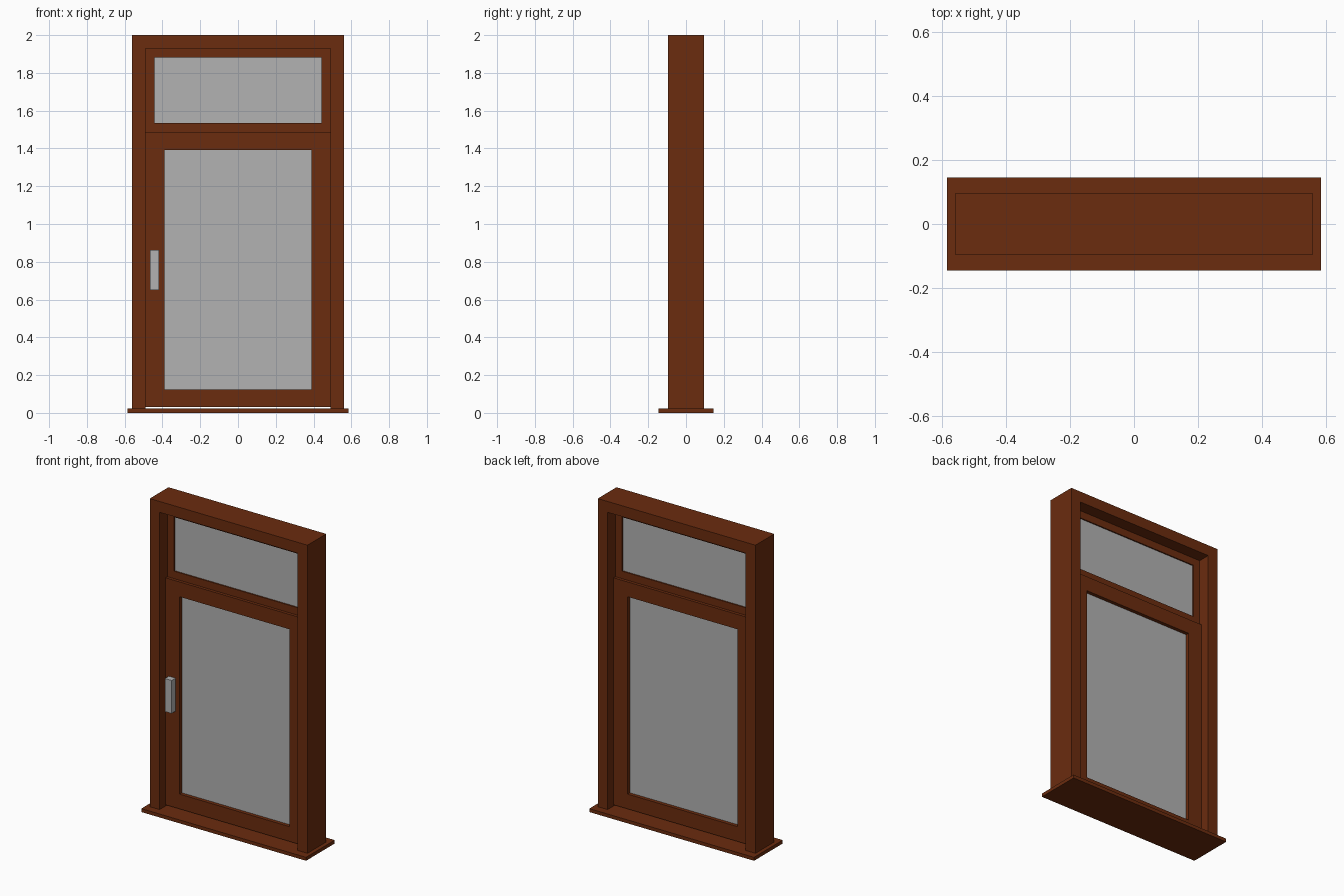
import bpy

cube = bpy.data.objects.get("Cube")
if cube:
    bpy.data.objects.remove(cube, do_unlink=True)


def make_material(name, rgb):
    mat = bpy.data.materials.new(name)
    mat.use_nodes = True
    mat.diffuse_color = (*rgb, 1)
    mat.node_tree.nodes["Principled BSDF"].inputs["Base Color"].default_value = (*rgb, 1)
    return mat


brown = make_material("brown wood", (0.146, 0.025, 0.0045))
grey = make_material("grey glass and metal", (0.448, 0.448, 0.448))


def prism(name, outline, depth, y_front, mat):
    """Extrude an x-z outline backwards from y_front."""
    n = len(outline)
    verts = [(x, y, z) for y in (y_front, y_front + depth) for x, z in outline]
    faces = [tuple(range(n)), tuple(reversed(range(n, 2 * n)))]
    faces += [(i, i + n, (i + 1) % n + n, (i + 1) % n) for i in range(n)]
    mesh = bpy.data.meshes.new(name)
    mesh.from_pydata(verts, [], faces)
    mesh.materials.append(mat)
    obj = bpy.data.objects.new(name, mesh)
    bpy.context.collection.objects.link(obj)
    return obj


def box(name, x0, x1, z0, z1, y0, y1, mat):
    return prism(name, [(x0, z0), (x1, z0), (x1, z1), (x0, z1)], y1 - y0, y0, mat)


def ring_frame(name, half_w, z0, z1, side, rail, half_d):
    """Closed rectangular frame with one continuous front and back."""
    outer = [(-half_w, z0), (half_w, z0), (half_w, z1), (-half_w, z1)]
    w = half_w - side
    inner = [(-w, z0 + rail), (w, z0 + rail), (w, z1 - rail), (-w, z1 - rail)]
    verts = [(x, y, z) for y in (-half_d, half_d) for x, z in outer + inner]
    faces = []
    for i in range(4):
        j = (i + 1) % 4
        faces += [(i, j, j + 4, i + 4), (i + 8, i + 12, j + 12, j + 8),
                  (i, i + 8, j + 8, j), (i + 4, j + 4, j + 12, i + 12)]
    mesh = bpy.data.meshes.new(name)
    mesh.from_pydata(verts, [], faces)
    mesh.materials.append(brown)
    obj = bpy.data.objects.new(name, mesh)
    bpy.context.collection.objects.link(obj)


# Threshold and outer frame, open at the bottom
box("threshold", -0.585, 0.585, 0, 0.022, -0.145, 0.145, brown)
prism("outer_frame", [(-0.56, 0.022), (-0.49, 0.022), (-0.49, 1.93), (0.49, 1.93),
                      (0.49, 0.022), (0.56, 0.022), (0.56, 2), (-0.56, 2)],
      0.19, -0.095, brown)

# Door leaf, a hair above the threshold
ring_frame("door_leaf", 0.49, 0.03, 1.487, 0.10, 0.095, 0.035)
box("door_glass", -0.39, 0.39, 0.125, 1.392, -0.012, 0.012, grey)

# Fixed light over the door
ring_frame("transom_frame", 0.49, 1.487, 1.93, 0.048, 0.048, 0.016)
box("transom_glass", -0.442, 0.442, 1.535, 1.882, -0.008, 0.008, grey)

# Handle on the front
box("door_handle", -0.467, -0.419, 0.65, 0.862, -0.075, -0.035, grey)
